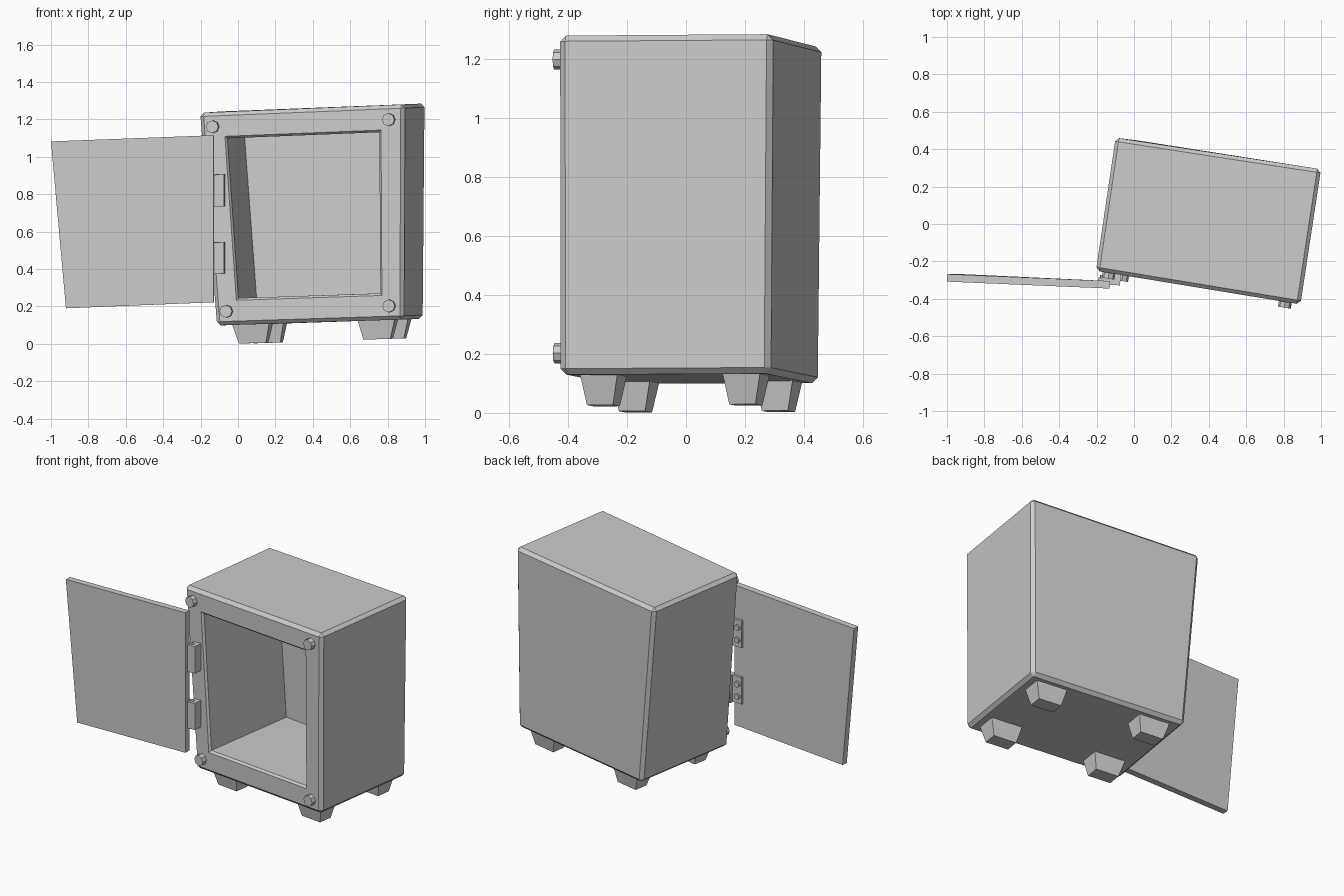
import bpy, bmesh, math
from mathutils import Vector

if "Cube" in bpy.data.objects:
    bpy.data.objects.remove(bpy.data.objects["Cube"], do_unlink=True)

grey = bpy.data.materials.new("light_grey_metal")
grey.use_nodes = True
GREY = (0.6, 0.6, 0.6, 1.0)
grey.diffuse_color = GREY
grey.node_tree.nodes["Principled BSDF"].inputs["Base Color"].default_value = GREY

# Crooked cabinet corners: front-left, front-right, back-right, back-left
BOTTOM = [Vector(p) for p in ((-0.115, -0.265, 0.098), (0.885, -0.428, 0.13),
                              (0.99, 0.285, 0.134), (0.0, 0.45, 0.10))]
TOP = [Vector(p) for p in ((-0.205, -0.25, 1.235), (0.89, -0.43, 1.28),
                           (1.0, 0.293, 1.285), (-0.10, 0.462, 1.242))]


def at(u, v, w):
    """Point in the crooked box: u across, v into depth, w up."""
    c = [b.lerp(t, w) for b, t in zip(BOTTOM, TOP)]
    return c[0].lerp(c[1], u).lerp(c[3].lerp(c[2], u), v)


def finish(bm, name):
    bmesh.ops.recalc_face_normals(bm, faces=bm.faces)
    mesh = bpy.data.meshes.new(name)
    bm.to_mesh(mesh)
    bm.free()
    mesh.materials.append(grey)
    obj = bpy.data.objects.new(name, mesh)
    bpy.context.collection.objects.link(obj)
    return obj


def loft(bm, rings):
    """Join rings of four points and cap both ends."""
    vs = [[bm.verts.new(p) for p in ring] for ring in rings]
    for a, b in zip(vs, vs[1:]):
        for i in range(4):
            j = (i + 1) % 4
            bm.faces.new((a[i], a[j], b[j], b[i]))
    bm.faces.new(vs[0])
    bm.faces.new(vs[-1])
    return vs


def slab(name, quad, thickness):
    bm = bmesh.new()
    quad = [Vector(p) for p in quad]
    loft(bm, [quad, [p + Vector(thickness) for p in quad]])
    return finish(bm, name)


def bolt(name, centre, normal, radius, depth, sides):
    bm = bmesh.new()
    bmesh.ops.create_cone(bm, cap_ends=True, segments=sides,
                          radius1=radius, radius2=radius, depth=depth)
    bmesh.ops.rotate(bm, verts=bm.verts,
                     matrix=Vector(normal).to_track_quat('Z', 'Y').to_matrix())
    bmesh.ops.translate(bm, verts=bm.verts, vec=centre)
    return finish(bm, name)


# Cabinet: shell, front frame, chamfered opening and deep cavity
def ring(inset, v):
    lo, hi = inset, 1 - inset
    return [at(u, v, w) for u, w in ((lo, lo), (hi, lo), (hi, hi), (lo, hi))]


bm = bmesh.new()
rings = loft(bm, [ring(0, 1), ring(0, 0), ring(0.115, 0),
                  ring(0.125, 0.018), ring(0.125, 0.88)])
outer = set(rings[0] + rings[1])
bmesh.ops.recalc_face_normals(bm, faces=bm.faces)
bmesh.ops.bevel(bm, geom=[e for e in bm.edges if set(e.verts) <= outer],
                offset=0.02, segments=1, affect='EDGES')
finish(bm, "cabinet_body")

# Four tapered feet
for depth_name, v in (("front", 0.172), ("back", 0.85)):
    for side, u in (("right", 0.173), ("left", 0.845)):
        bm = bmesh.new()
        loft(bm, [[at(u + a * hu, v + b * hv, w)
                   for a, b in ((-1, -1), (1, -1), (1, 1), (-1, 1))]
                  for hu, hv, w in ((0.1, 0.09, 0.006), (0.073, 0.062, -0.088))])
        finish(bm, f"{depth_name}_{side}_foot")

# Corner bolts on the front frame
front = (-0.16, -0.987, 0)
for height, w in (("lower", 0.065), ("upper", 0.932)):
    for side, u in (("right", 0.06), ("left", 0.925)):
        bolt(f"{height}_{side}_bolt", at(u, 0, w) + Vector(front) * 0.013,
             front, 0.034, 0.036, 8)

# Open door
slab("door", ((-0.92, -0.308, 0.19), (-0.13, -0.345, 0.222),
              (-0.13, -0.345, 1.115), (-1.0, -0.308, 1.082)), (0.002, 0.04, 0))

# Two hinges: knuckle, leaf behind the door and two screws each
for name, z0, z1 in (("lower", 0.375, 0.545), ("upper", 0.735, 0.908)):
    slab(f"{name}_hinge_knuckle",
         ((-0.13, -0.325, z0 - 0.002), (-0.075, -0.328, z0),
          (-0.075, -0.328, z1), (-0.13, -0.325, z1 - 0.005)), (0.005, 0.06, 0))
    slab(f"{name}_hinge_leaf",
         ((-0.192, -0.304, z0), (-0.1, -0.307, z0),
          (-0.1, -0.307, z1), (-0.192, -0.304, z1)), (0.001, 0.017, 0))
    for i, f in enumerate((0.27, 0.73)):
        bolt(f"{name}_hinge_screw_{i + 1}",
             (-0.165, -0.284, z0 + f * (z1 - z0)), (0.04, 1, 0), 0.018, 0.022, 8)
